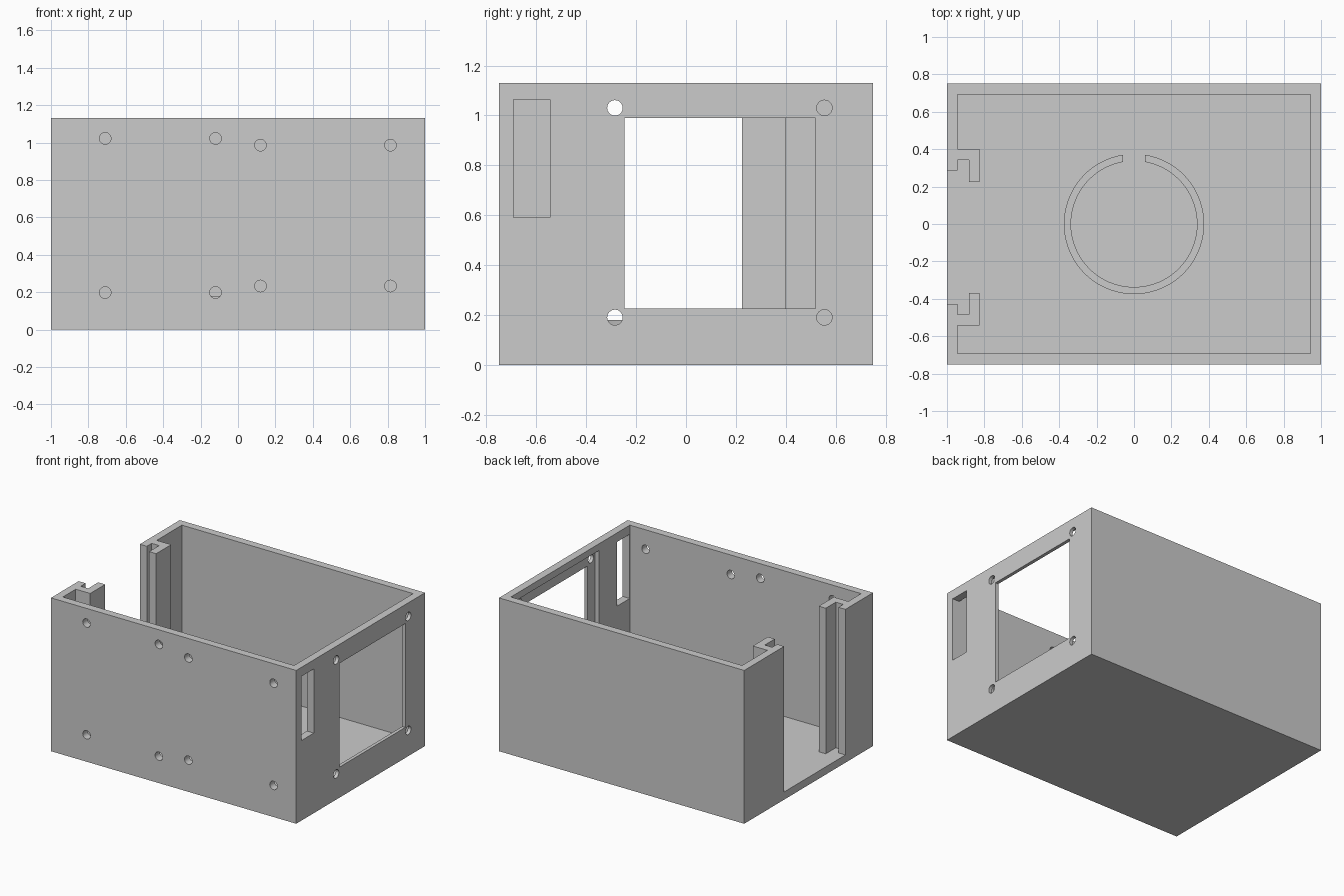
import bpy, bmesh, math
from mathutils import Matrix, Vector

if "Cube" in bpy.data.objects:
    bpy.data.objects.remove(bpy.data.objects["Cube"], do_unlink=True)

H, HY, WALL = 1.13, 0.75, 0.057
IX, IY = 1 - WALL, HY - WALL

grey = bpy.data.materials.new("light grey plastic")
grey.use_nodes = True
colour = (0.6, 0.6, 0.6, 1)
grey.diffuse_color = colour
grey.node_tree.nodes["Principled BSDF"].inputs["Base Color"].default_value = colour


def finish(name, bm):
    bmesh.ops.recalc_face_normals(bm, faces=bm.faces)
    mesh = bpy.data.meshes.new(name)
    bm.to_mesh(mesh)
    bm.free()
    mesh.materials.append(grey)
    ob = bpy.data.objects.new(name, mesh)
    bpy.context.collection.objects.link(ob)
    return ob


def prism(name, outline, z0, z1):
    """Extrude a plan outline between two heights."""
    bm = bmesh.new()
    face = bm.faces.new([bm.verts.new((x, y, z0)) for x, y in outline])
    side = bmesh.ops.extrude_face_region(bm, geom=[face])["geom"]
    top = [v for v in side if isinstance(v, bmesh.types.BMVert)]
    bmesh.ops.translate(bm, verts=top, vec=(0, 0, z1 - z0))
    return finish(name, bm)


def box(name, x0, x1, y0, y1, z0, z1):
    return prism(name, [(x0, y0), (x1, y0), (x1, y1), (x0, y1)], z0, z1)


def drill(name, centre, axis):
    bm = bmesh.new()
    turn = Vector((0, 0, 1)).rotation_difference(Vector(axis)).to_matrix().to_4x4()
    bmesh.ops.create_cone(bm, cap_ends=True, segments=32, radius1=0.031, radius2=0.031,
                          depth=0.2, matrix=Matrix.Translation(centre) @ turn)
    return finish(name, bm)


# Outer block
case = box("case_body", -1, 1, -HY, HY, 0, H)

# Cavity, leaving hooked rails on both sides of the open end
hook_in, hook_out = -0.825, -0.882
back_rail = [(-IX, IY), (-IX, 0.4), (hook_in, 0.4), (hook_in, 0.225),
             (hook_out, 0.225), (hook_out, 0.342), (-IX, 0.342), (-IX, 0.285), (-1.1, 0.285)]
front_rail = [(x, -y - 0.143) for x, y in reversed(back_rail[1:])] + [(-IX, -IY)]
cutters = [prism("cavity_cutter", back_rail + front_rail + [(IX, -IY), (IX, IY)], WALL, H + 0.1)]

# Side window with inner seat, and the narrow slot
cutters += [
    box("seat_cutter", 0.9, 0.975, -0.335, 0.605, 0.14, 1.08),
    box("window_cutter", 0.9, 1.1, -0.247, 0.52, 0.225, 0.99),
    box("slot_cutter", 0.9, 1.1, -IY + 0.002, -0.545, 0.59, 1.063),
]

# Screw holes in the side and front walls
for y in (-0.285, 0.555):
    for z in (0.19, 1.03):
        cutters.append(drill("side_hole_cutter", (1, y, z), (1, 0, 0)))
for xs, zs in (((-0.71, -0.12), (0.198, 1.022)), ((0.12, 0.815), (0.233, 0.986))):
    for x in xs:
        for z in zs:
            cutters.append(drill("front_hole_cutter", (x, -HY, z), (0, 1, 0)))

for cutter in cutters:
    cutter.hide_render = True
    mod = case.modifiers.new(cutter.name, "BOOLEAN")
    mod.operation = "DIFFERENCE"
    mod.solver = "EXACT"
    mod.object = cutter

# Bake the cuts and discard the cutters
bpy.context.view_layer.update()
cut_mesh = bpy.data.meshes.new_from_object(case.evaluated_get(bpy.context.evaluated_depsgraph_get()))
case.modifiers.clear()
case.data = cut_mesh
for cutter in cutters:
    bpy.data.objects.remove(cutter, do_unlink=True)

# Split holder ring on the floor, gap towards the back
R_OUT, R_IN, GAP, STEPS = 0.375, 0.337, 0.06, 72


def arc(radius):
    half = math.asin(GAP / radius)
    sweep = 2 * math.pi - 2 * half
    angles = [math.pi / 2 + half + sweep * i / STEPS for i in range(STEPS + 1)]
    return [(radius * math.cos(a), radius * math.sin(a)) for a in angles]


ring = prism("holder_ring", arc(R_OUT) + arc(R_IN)[::-1], WALL - 0.01, 0.18)

# Smooth the round surfaces, keep corners sharp
bpy.ops.object.select_all(action="DESELECT")
for ob in (case, ring):
    ob.select_set(True)
bpy.context.view_layer.objects.active = case
bpy.ops.object.shade_smooth_by_angle(angle=math.radians(30))
